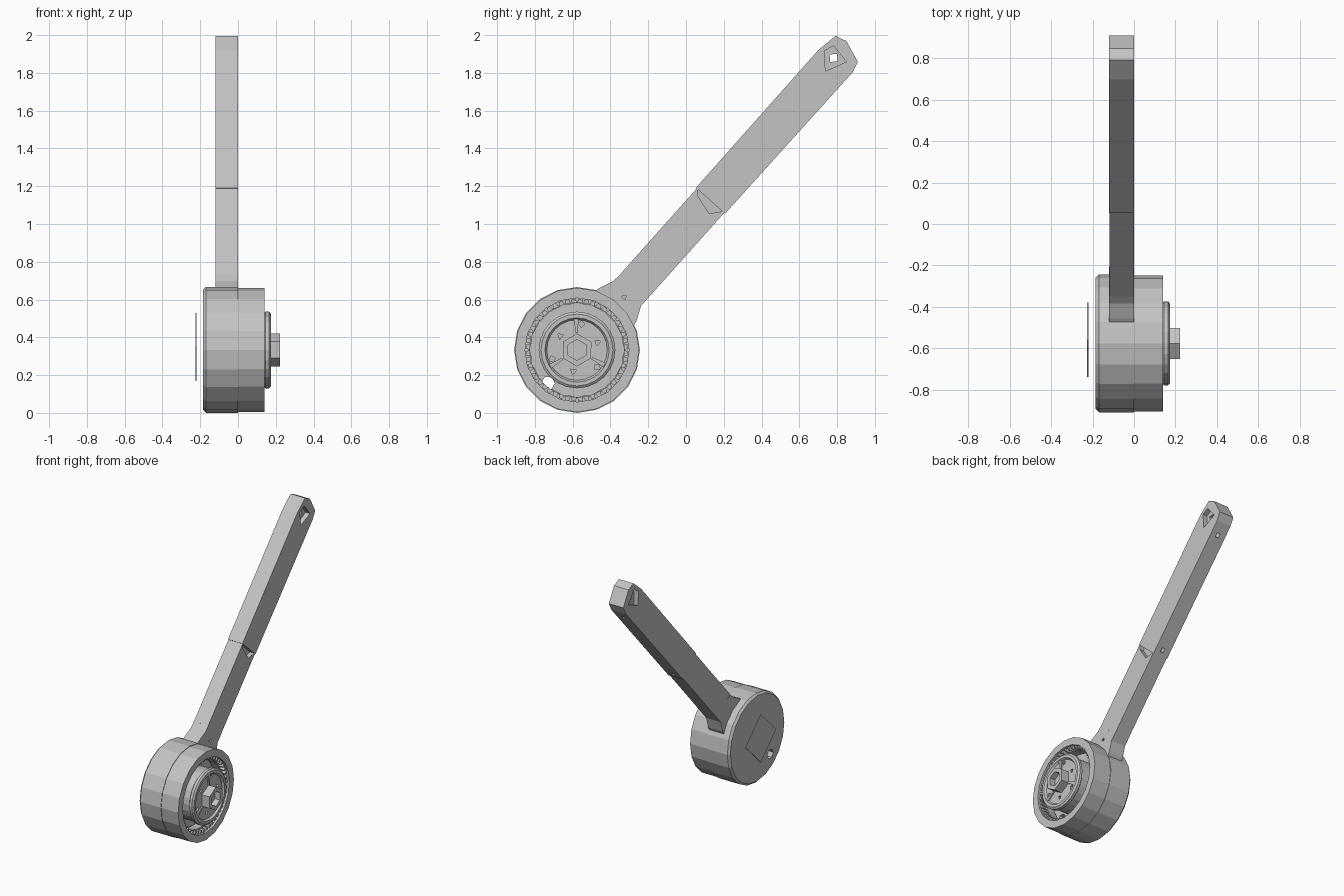
import bpy, bmesh, math
from mathutils import Vector

CY, CZ = -0.577, 0.333          # drum centre
TILT = math.radians(48.2)       # direction of the arm

if "Cube" in bpy.data.objects:
    bpy.data.objects.remove(bpy.data.objects["Cube"])

grey = bpy.data.materials.new("plain grey")
grey.use_nodes = True
grey.diffuse_color = (0.55, 0.55, 0.55, 1)
grey.node_tree.nodes["Principled BSDF"].inputs["Base Color"].default_value = grey.diffuse_color


def place(x, u, v, tilt=TILT):
    """u runs outward along the arm, v across it, x through the thickness."""
    c, s = math.cos(tilt), math.sin(tilt)
    return Vector((x, CY + u * c - v * s, CZ + u * s + v * c))


def finish(bm, name):
    bmesh.ops.recalc_face_normals(bm, faces=bm.faces)
    mesh = bpy.data.meshes.new(name)
    bm.to_mesh(mesh)
    bm.free()
    mesh.materials.append(grey)
    obj = bpy.data.objects.new(name, mesh)
    bpy.context.collection.objects.link(obj)
    return obj


def add_prism(bm, outline, x0, x1, tilt=TILT):
    ends = [[bm.verts.new(place(x, u, v, tilt)) for u, v in outline] for x in (x0, x1)]
    n = len(outline)
    for loop in ends:
        bm.faces.new(loop)
    for i in range(n):
        j = (i + 1) % n
        bm.faces.new((ends[0][i], ends[0][j], ends[1][j], ends[1][i]))


def prism(name, outline, x0, x1, tilt=TILT):
    bm = bmesh.new()
    add_prism(bm, outline, x0, x1, tilt)
    return finish(bm, name)


def lathe(name, profile, sides):
    """Turn a closed (x, radius) profile about the drum axis."""
    bm = bmesh.new()
    rings = []
    for x, r in profile:
        count = sides if r > 0 else 1
        rings.append([bm.verts.new(place(x, r, 0, math.tau * i / sides)) for i in range(count)])
    for a, b in zip(rings, rings[1:] + rings[:1]):
        if len(a) == len(b) == 1:
            continue
        for i in range(sides):
            j = (i + 1) % sides
            quad = [a[i % len(a)], a[j % len(a)], b[j % len(b)], b[i % len(b)]]
            bm.faces.new(list(dict.fromkeys(quad)))
    return finish(bm, name)


def polygon(r, sides, u=0, v=0, turn=0):
    angles = [turn + math.tau * i / sides for i in range(sides)]
    return [(u + r * math.cos(a), v + r * math.sin(a)) for a in angles]


def box(u0, u1, v0, v1):
    return [(u0, v0), (u1, v0), (u1, v1), (u0, v1)]


def cut(target, cutter):
    mod = target.modifiers.new("cut", "BOOLEAN")
    mod.operation = "DIFFERENCE"
    mod.solver = "EXACT"
    mod.object = cutter
    bpy.context.view_layer.objects.active = target
    bpy.ops.object.modifier_apply(modifier=mod.name)
    bpy.data.objects.remove(cutter)


# Drum: closed rear case and open front rim
case = lathe("rear_case", [(-0.185, 0), (-0.185, 0.318), (-0.17, 0.333), (0, 0.333),
                           (0, 0.25), (0.03, 0.25), (0.03, 0)], 20)
cut(case, prism("hole_cutter", polygon(0.036, 6, -0.153, -0.175), -0.3, 0.1, 0))
lathe("front_rim", [(0, 0.329), (0.14, 0.329), (0.14, 0.275), (0, 0.275)], 20)

# Inner toothed ring
bm = bmesh.new()
TEETH = 48
for i in range(TEETH):
    add_prism(bm, [(0.283, -0.014), (0.283, 0.014), (0.252, 0.004), (0.252, -0.004)],
              0.02, 0.125, math.tau * i / TEETH)
finish(bm, "ring_teeth")
lathe("inner_collar", [(0.03, 0.272), (0.09, 0.272), (0.09, 0.25), (0.03, 0.25)], 32)

# Hub disc with screw holes
hub = lathe("hub_disc", [(0.02, 0), (0.02, 0.19), (0.135, 0.19), (0.145, 0.203),
                         (0.165, 0.203), (0.175, 0.19), (0.175, 0.17),
                         (0.16, 0.16), (0.16, 0)], 24)
for i in range(6):
    a = math.tau * i / 6 + 0.35
    r = 0.14 if i % 2 else 0.115
    hole = polygon(0.018, 3 + i % 2, r * math.cos(a), r * math.sin(a), a)
    cut(hub, prism("screw_cutter", hole, 0.11, 0.2, 0))

# Raised ribs on the disc
for i in range(3):
    a = math.tau * i / 3 - 0.5
    prism(f"hub_rib_{i + 1}", [(0.09, -0.006), (0.165, -0.012), (0.165, 0.012), (0.09, 0.006)],
          0.155, 0.17, a)

# Hexagonal drive nut with a socket
nut = prism("drive_nut", polygon(0.087, 6, turn=0.52), 0.15, 0.222, 0)
cut(nut, prism("socket_cutter", polygon(0.055, 6, turn=0.52), 0.18, 0.3, 0))

# Thin diamond plate behind the case
prism("rear_plate", polygon(0.18, 4, 0.017, 0.017), -0.226, -0.221, 0)

# Flared bracket joining the drum to the arm
bracket = prism("arm_bracket", [(0.24, -0.15), (0.325, -0.132), (0.4, -0.097), (0.45, -0.097),
                                (0.45, 0.096), (0.4, 0.1), (0.325, 0.13), (0.24, 0.15)],
                -0.12, 0)
cut(bracket, prism("pin_cutter", polygon(0.016, 3, 0.375, 0), -0.02, 0.1))

# Lower arm with a pocket beside the joint
lower = prism("lower_arm", box(0.45, 1.07, -0.097, 0.097), -0.119, -0.001)
cut(lower, prism("pocket_cutter", [(1.005, -0.04), (1.06, -0.085), (1.06, 0.088), (1.035, 0.07)],
                 -0.035, 0.1))

# Upper arm with a rounded tip, pin recesses and a through hole
upper = prism("upper_arm", [(1.06, -0.103), (2.066, -0.108), (2.128, -0.092), (2.17, 0.027),
                            (2.152, 0.088), (2.033, 0.106), (1.06, 0.103)], -0.12, 0)
recess = [(2.053, 0.08), (2.105, 0.06), (2.088, -0.046), (1.977, 0.003)]
for x0, x1 in ((-0.035, 0.1), (-0.22, -0.085)):
    cut(upper, prism("recess_cutter", recess, x0, x1))
cut(upper, prism("pin_hole_cutter", polygon(0.028, 4, 2.058, 0.018), -0.3, 0.2))
for u in (1.09, 1.96):
    cut(upper, prism("underside_cutter", box(u, u + 0.03, -0.2, -0.07), -0.07, -0.045))
